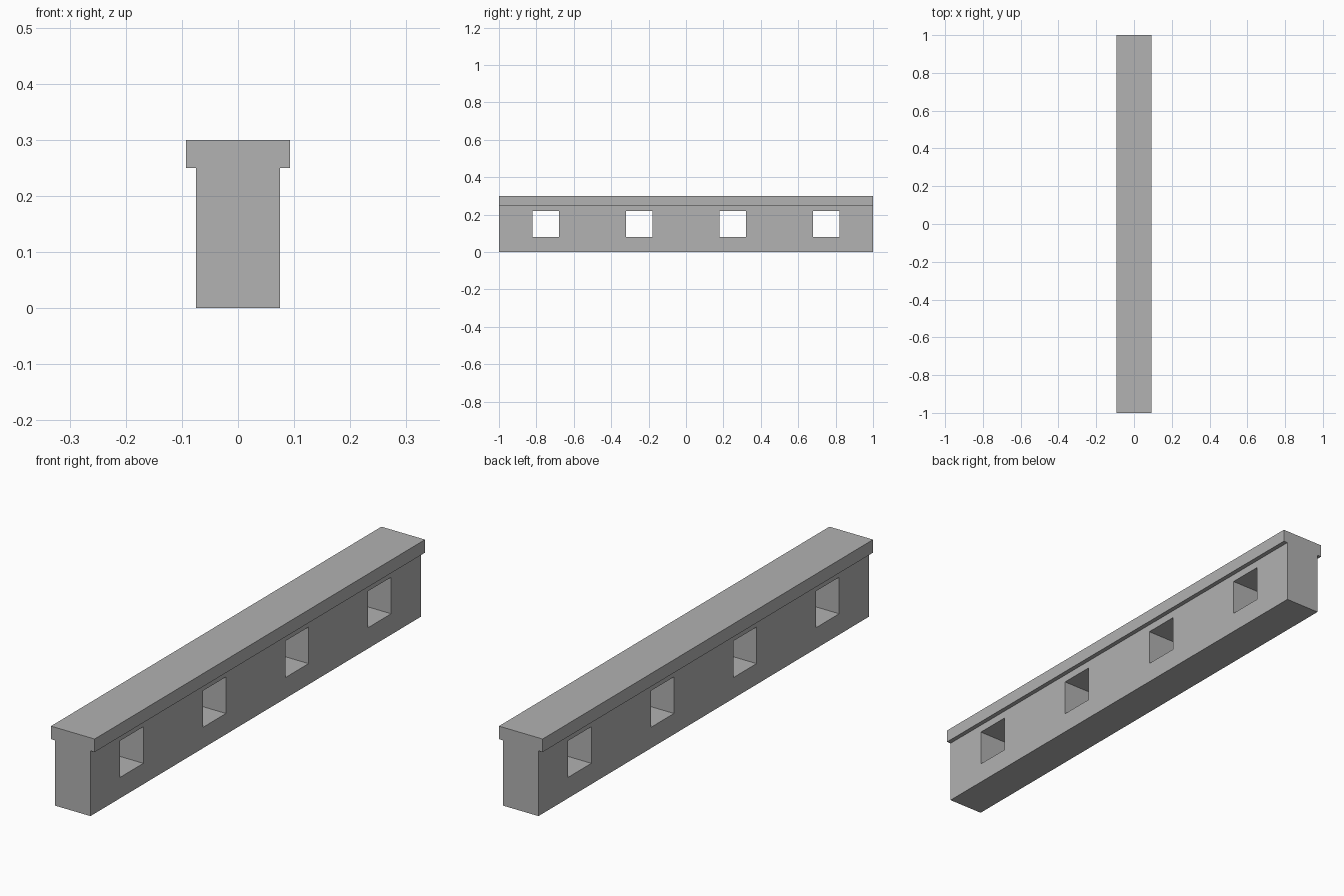
import bpy
import bmesh
from mathutils import Matrix, Vector

if "Cube" in bpy.data.objects:
    bpy.data.objects.remove(bpy.data.objects["Cube"], do_unlink=True)

LENGTH, HEIGHT, CAP_BOTTOM = 2.0, 0.3, 0.25
WALL_HALF, CAP_HALF = 0.075, 0.0925
HOLE, HOLE_Z = 0.14, 0.15

# Plain grey stone
stone = bpy.data.materials.new("grey_stone")
stone.use_nodes = True
colour = (0.445, 0.445, 0.445, 1)
stone.diffuse_color = colour
stone.node_tree.nodes["Principled BSDF"].inputs["Base Color"].default_value = colour


def make_object(name, bm):
    bmesh.ops.recalc_face_normals(bm, faces=bm.faces)
    mesh = bpy.data.meshes.new(name)
    bm.to_mesh(mesh)
    bm.free()
    mesh.materials.append(stone)
    obj = bpy.data.objects.new(name, mesh)
    bpy.context.collection.objects.link(obj)
    return obj


# Wall with overhanging cap: T-shaped profile swept along y
half = [(WALL_HALF, 0), (WALL_HALF, CAP_BOTTOM), (CAP_HALF, CAP_BOTTOM), (CAP_HALF, HEIGHT)]
profile = half + [(-x, z) for x, z in reversed(half)]
bm = bmesh.new()
end = bm.faces.new([bm.verts.new((x, -LENGTH / 2, z)) for x, z in profile])
swept = bmesh.ops.extrude_face_region(bm, geom=[end], use_keep_orig=True)
bmesh.ops.translate(bm, vec=Vector((0, LENGTH, 0)),
                    verts=[g for g in swept["geom"] if isinstance(g, bmesh.types.BMVert)])
wall = make_object("capped_wall", bm)

# Four square openings through the wall
bm = bmesh.new()
for y in (-0.75, -0.25, 0.25, 0.75):
    place = Matrix.Translation((0, y, HOLE_Z)) @ Matrix.Diagonal((0.5, HOLE, HOLE, 1))
    bmesh.ops.create_cube(bm, size=1, matrix=place)
cutter = make_object("opening_cutter", bm)
cutter.hide_render = True
cutter.hide_viewport = True

cut = wall.modifiers.new("openings", 'BOOLEAN')
cut.operation = 'DIFFERENCE'
cut.solver = 'EXACT'
cut.object = cutter
